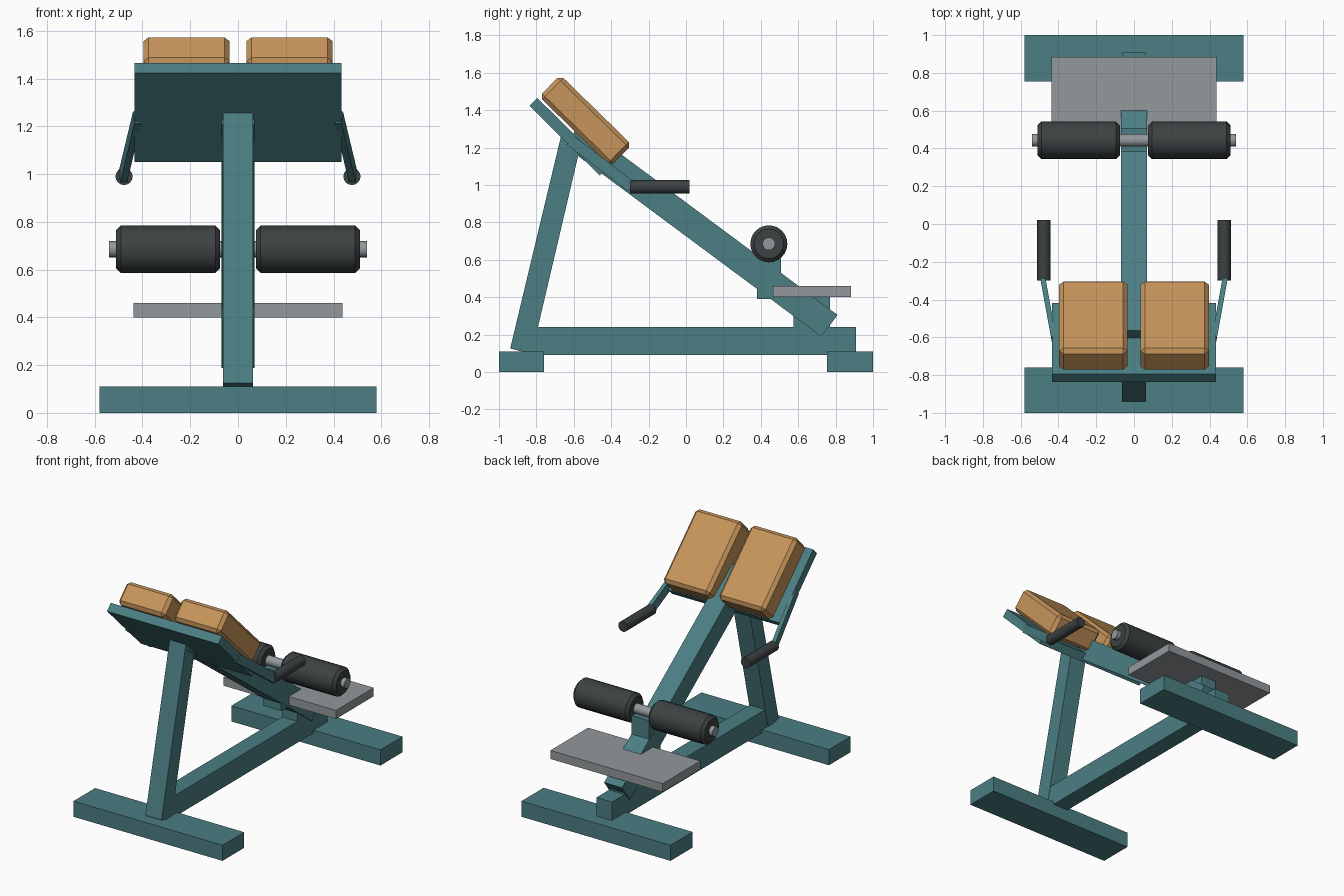
import bpy, bmesh, math
from mathutils import Vector, Matrix

if "Cube" in bpy.data.objects:
    bpy.data.objects.remove(bpy.data.objects["Cube"])


def material(name, rgb):
    m = bpy.data.materials.new(name)
    m.diffuse_color = (*rgb, 1)
    m.use_nodes = True
    m.node_tree.nodes["Principled BSDF"].inputs["Base Color"].default_value = m.diffuse_color
    return m


TEAL = material("teal paint", (0.070, 0.210, 0.226))
TAN = material("tan leather", (0.570, 0.300, 0.105))
GREY = material("grey metal", (0.290, 0.314, 0.328))
BLACK = material("black foam", (0.045, 0.054, 0.054))


def finish(name, bm, mat):
    bmesh.ops.recalc_face_normals(bm, faces=bm.faces)
    me = bpy.data.meshes.new(name)
    bm.to_mesh(me)
    bm.free()
    me.materials.append(mat)
    ob = bpy.data.objects.new(name, me)
    bpy.context.collection.objects.link(ob)
    return ob


def slab(name, profile, x0, x1, mat, bevel=0):
    """Side profile of (y, z) points extruded along x."""
    bm = bmesh.new()
    face = bm.faces.new([bm.verts.new((x0, y, z)) for y, z in profile])
    ext = bmesh.ops.extrude_face_region(bm, geom=[face])["geom"]
    bmesh.ops.translate(bm, vec=(x1 - x0, 0, 0),
                        verts=[g for g in ext if isinstance(g, bmesh.types.BMVert)])
    if bevel:
        bmesh.ops.bevel(bm, geom=bm.edges[:], offset=bevel, segments=1, affect='EDGES')
    return finish(name, bm, mat)


def box(name, half_x, y0, y1, z0, z1, mat):
    return slab(name, [(y0, z0), (y1, z0), (y1, z1), (y0, z1)], -half_x, half_x, mat)


def bar_profile(start, end, depth):
    """Rectangle whose upper edge runs start to end, with depth below it."""
    a, b = Vector(start), Vector(end)
    d = (b - a).normalized()
    n = Vector((d.y, -d.x)) * depth
    return [a, b, b + n, a + n]


def cylinder(name, centre, radius, length, axis, mat, sides=24, bevel=0):
    bm = bmesh.new()
    bmesh.ops.create_cone(bm, cap_ends=True, segments=sides, radius1=radius,
                          radius2=radius, depth=length)
    if bevel:
        rims = [e for e in bm.edges if any(len(f.verts) > 4 for f in e.link_faces)]
        bmesh.ops.bevel(bm, geom=rims, offset=bevel, segments=1, affect='EDGES')
    rot = Vector(axis).to_track_quat('Z', 'Y').to_matrix().to_4x4()
    bm.transform(Matrix.Translation(centre) @ rot)
    ob = finish(name, bm, mat)
    bpy.ops.object.select_all(action='DESELECT')
    ob.select_set(True)
    bpy.context.view_layer.objects.active = ob
    bpy.ops.object.shade_smooth_by_angle(angle=math.radians(30))
    return ob


# Floor frame
box("front_foot", 0.58, -1.0, -0.76, 0, 0.11, TEAL)
box("rear_foot", 0.58, 0.755, 1.0, 0, 0.11, TEAL)
box("base_rail", 0.06, -0.87, 0.91, 0.09, 0.24, TEAL)

# Leaning front post and sloping main beam
slab("front_post", [(-0.94, 0.125), (-0.825, 0.097), (-0.558, 1.235), (-0.668, 1.262)],
     -0.063, 0.063, TEAL)
slab("main_beam", bar_profile((-0.565, 1.326), (0.81, 0.305), 0.145), -0.07, 0.07, TEAL)

# Foot platform with its support, and the roller bracket
box("platform_support", 0.06, 0.575, 0.77, 0.22, 0.41, TEAL)
box("foot_platform", 0.437, 0.465, 0.883, 0.40, 0.46, GREY)
box("roller_bracket", 0.068, 0.38, 0.507, 0.39, 0.66, TEAL)
cylinder("roller_axle", (0, 0.443, 0.685), 0.034, 1.08, (1, 0, 0), GREY, 16)

# Tilted backing plate
slab("back_plate", bar_profile((-0.795, 1.465), (-0.418, 1.093), 0.06), -0.433, 0.433, TEAL)

# Mirrored parts: pads, rollers, handle arms and grips
for side, s in (("left", -1), ("right", 1)):
    pad = bar_profile((-0.672, 1.588), (-0.29, 1.215), 0.162)
    slab(side + "_pad", pad, s * 0.035, s * 0.396, TAN, 0.022)
    cylinder(side + "_roller", (s * 0.293, 0.443, 0.685), 0.099, 0.436,
             (1, 0, 0), BLACK, 24, 0.02)
    # Flat arm splaying outwards toward the grip
    arm = slab(side + "_handle_arm", bar_profile((-0.60, 1.262), (-0.275, 1.015), 0.06),
               -0.014, 0.014, TEAL)
    for v in arm.data.vertices:
        t = (v.co.y + 0.62) / 0.33
        v.co.x += s * (0.422 + 0.06 * t)
    cylinder(side + "_grip", (s * 0.477, -0.14, 0.99), 0.036, 0.32, (0, 1, 0), BLACK, 16)
